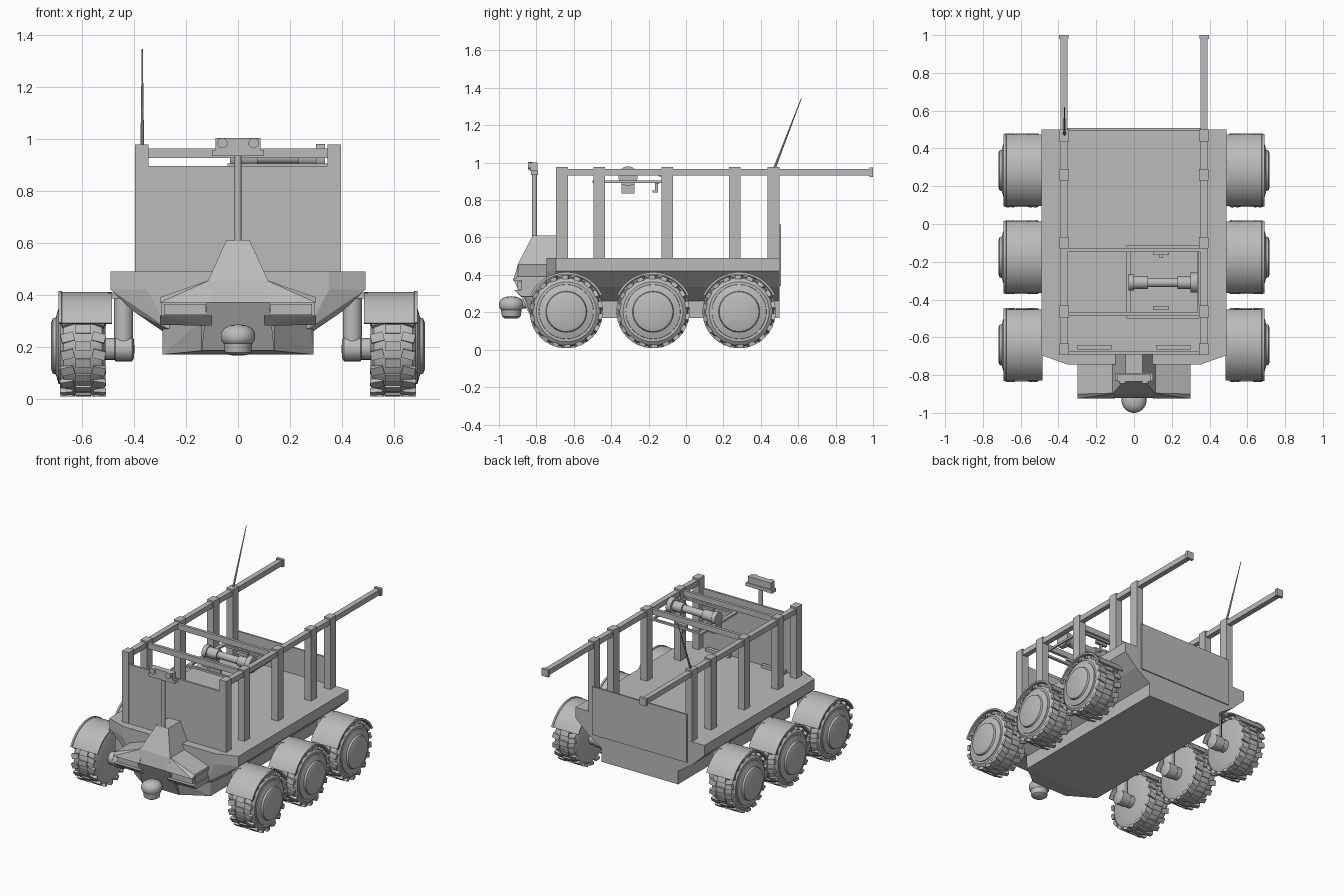
import bpy, bmesh, math
from mathutils import Matrix, Vector

if "Cube" in bpy.data.objects:
    bpy.data.objects.remove(bpy.data.objects["Cube"])

gray = bpy.data.materials.new("plain gray")
gray.diffuse_color = (0.5, 0.5, 0.5, 1)
gray.use_nodes = True
gray.node_tree.nodes["Principled BSDF"].inputs["Base Color"].default_value = gray.diffuse_color


def finish(name, bm, mirror=False, smooth=False):
    bmesh.ops.recalc_face_normals(bm, faces=bm.faces)
    me = bpy.data.meshes.new(name)
    bm.to_mesh(me)
    bm.free()
    me.materials.append(gray)
    if smooth:
        for p in me.polygons:
            p.use_smooth = True
        me.set_sharp_from_angle(angle=math.radians(32))
    ob = bpy.data.objects.new(name, me)
    bpy.context.collection.objects.link(ob)
    if mirror:
        m = ob.modifiers.new("mirror", 'MIRROR')
        m.use_mirror_merge = False
    return ob


def boxes(name, items, mirror=False):
    """each item: x0, x1, y0, y1, z0, z1"""
    bm = bmesh.new()
    for x0, x1, y0, y1, z0, z1 in items:
        mat = Matrix.Translation(((x0 + x1) / 2, (y0 + y1) / 2, (z0 + z1) / 2)) \
            @ Matrix.Diagonal((x1 - x0, y1 - y0, z1 - z0, 1))
        bmesh.ops.create_cube(bm, size=1, matrix=mat)
    return finish(name, bm, mirror)


def hull(name, half, sym=True, mirror=False):
    """convex solid from points; sym also adds the points at -x"""
    bm = bmesh.new()
    for x, y, z in half:
        bm.verts.new((x, y, z))
        if sym:
            bm.verts.new((-x, y, z))
    r = bmesh.ops.convex_hull(bm, input=bm.verts)
    junk = [v for v in r["geom_interior"] + r["geom_unused"] if isinstance(v, bmesh.types.BMVert)]
    bmesh.ops.delete(bm, geom=list(set(junk)), context='VERTS')
    bmesh.ops.dissolve_limit(bm, angle_limit=0.02, verts=bm.verts, edges=bm.edges)
    return finish(name, bm, mirror)


def lathe(name, prof, c, a0=0, a1=360, n=40, closed=False, mirror=False, rot=None):
    """profile (along x, radius) turned about an x axis line through c"""
    bm = bmesh.new()
    full = a1 - a0 >= 360
    rings = []
    for i in range(n if full else n + 1):
        a = math.radians(a0 + (a1 - a0) * i / n)
        rings.append([bm.verts.new((x, r * math.cos(a), r * math.sin(a))) for x, r in prof])
    k = len(prof)
    for i in range(n):
        A, B = rings[i], rings[(i + 1) % len(rings)]
        for j in range(k if closed else k - 1):
            j2 = (j + 1) % k
            bm.faces.new((A[j], A[j2], B[j2], B[j]))
    if not full:
        bm.faces.new(rings[0])
        bm.faces.new(rings[-1])
    bmesh.ops.remove_doubles(bm, verts=bm.verts, dist=1e-5)
    bmesh.ops.transform(bm, matrix=Matrix.Translation(c) @ (rot or Matrix()), verts=bm.verts)
    return finish(name, bm, mirror, True)


def rod(name, p, q, r0, r1=None, n=20, mirror=False):
    p, q = Vector(p), Vector(q)
    d = q - p
    L, r1 = d.length, r0 if r1 is None else r1
    rot = Vector((1, 0, 0)).rotation_difference(d).to_matrix().to_4x4()
    return lathe(name, [(0, 0), (0, r0), (L, r1), (L, 0)], p, n=n, mirror=mirror, rot=rot)


# hull body: deck slab with sloped sides, narrow belly below
hull("deck", [(x, y, z) for y in (.5, -.695) for x, z in ((.49, .49), (.49, .42), (.4, .335), (.29, .26))]
     + [(.35, -.745, .49), (.35, -.745, .42), (.27, -.745, .27)])
hull("belly", [(.29, .5, .3), (.29, .5, .17), (.29, -.71, .3), (.29, -.71, .17)])
# lower prow
hull("prow", [(.29, -.71, .17), (.29, -.71, .27), (.14, -.83, .185), (.14, -.87, .3), (.27, -.745, .35),
              (.14, -.87, .33)])
hull("chin", [(.12, -.92, .37), (.12, -.74, .37), (.14, -.835, .185), (.14, -.74, .185)])

# nose tower and wings with headlight slots
hull("nose_tower", [(.045, -.82, .61), (.045, -.69, .61), (.115, -.9, .455), (.12, -.92, .37),
                    (.115, -.69, .455), (.12, -.69, .37)])
hull("nose_wing", [(.1, -.895, .46), (.1, -.74, .46), (.3, -.9, .39), (.3, -.74, .39),
                   (.3, -.925, .37), (.3, -.74, .37), (.1, -.925, .37), (.1, -.74, .37)], False, True)
boxes("headlight_back", [(.1, .295, -.88, -.74, .31, .372)], True)
boxes("headlight", [(.125, .285, -.9, -.87, .322, .364)], True)
hull("nose_lip", [(.1, -.92, .32), (.3, -.92, .32), (.1, -.74, .32), (.3, -.74, .32),
                  (.1, -.88, .28), (.3, -.88, .285), (.1, -.74, .28), (.3, -.74, .285)], False, True)

# front sensor dome: upper and lower caps around a narrow band
up = Matrix.Rotation(-math.pi / 2, 4, 'Y')
lathe("sensor_dome", [(-.062, 0), (-.06, .035), (-.05, .05), (-.015, .055), (-.008, .062), (.005, .066),
                      (.025, .065), (.042, .055), (.054, .033), (.058, 0)], (0, -.934, .228), n=32, rot=up)
rod("sensor_arm", (0, -.92, .24), (0, -.82, .25), .025)

# mast with camera head
rod("mast", (0, -.81, .6), (0, -.81, .95), .013)
boxes("camera_head", [(-.087, .087, -.835, -.795, .955, 1.002), (-.1, .1, -.83, -.79, .934, .957)])
for s in (-1, 1):
    rod("camera_lens", (s * .06, -.845, .983), (s * .06, -.82, .983), .02)

# cargo posts, side rails and end caps
posts = [-.663, -.463, -.1, .26, .468]
boxes("post", [(.345, .395, y - .031, y + .031, .48, .977) for y in posts], True)
boxes("side_rail", [(.353, .389, -.68, .985, .93, .966)], True)
boxes("rail_cap", [(.346, .396, .98, 1.0, .923, .973)], True)

# front wall, tailgate, deck blocks
boxes("front_wall", [(-.36, .36, -.69, -.675, .48, .895)])
boxes("tailgate", [(-.36, .36, .495, .507, .34, .67)])
boxes("deck_block", [(.12, .3, -.665, -.64, .485, .51)], True)

# overhead gantry: cross rails, carriage frame, drum and hooks
boxes("cross_rail", [(-.36, .36, y - .01, y + .01, .925, .963) for y in (-.138, -.475)])
X0, X1, Y0, Y1 = -.04, .345, -.5, -.115
boxes("carriage_frame", [(X0, X1, Y0, Y0 + .015, .89, .904), (X0, X1, Y1 - .015, Y1, .89, .904),
                         (X0, X0 + .025, Y0, Y1, .89, .904), (X1 - .012, X1, Y0, Y1, .89, .904)])
lathe("winch_drum", [(-.03, 0), (-.03, .042), (0, .042), (0, .034), (.075, .034), (.075, .024), (.23, .024),
                     (.23, .034), (.3, .034), (.3, .052), (.335, .052), (.335, 0)], (0, -.31, .928), n=28)
boxes("winch_motor", [(-.03, .03, -.345, -.275, .835, .9), (.3, .335, -.345, -.275, .88, .93)])
boxes("carriage_hook", [(.1, .185, -.165, -.145, .885, .905), (.1, .185, -.455, -.437, .885, .905),
                        (.135, .15, -.165, -.15, .84, .89), (.135, .15, -.18, -.15, .84, .85)])

# whip antenna
rod("antenna", (-.368, .475, .975), (-.368, .617, 1.345), .007, .002, 10)

# wheels, fenders and suspension
Z = .203
for i, y in enumerate((-.64, -.176, .284)):
    c = (0, y, Z)
    tag = ("front", "middle", "rear")[i]
    lathe(tag + "_tire", [(.51, 0), (.51, .15), (.522, .178), (.55, .187), (.64, .187), (.67, .18),
                          (.685, .16), (.685, .148), (.68, 0)], c, n=48, mirror=True)
    lathe(tag + "_hub", [(.67, .15), (.69, .145), (.7, .11), (.712, .106), (.718, .09), (.718, 0)],
          c, n=40, mirror=True)
    # tread lugs: two edge rows and a staggered centre row
    bm = bmesh.new()
    n = 18
    for k in range(n):
        for x, w, off, skew in ((.535, .05, 0, .25), (.595, .06, .5, 0), (.655, .05, 0, -.25)):
            m = Matrix.Translation(c) @ Matrix.Rotation((k + off) * 2 * math.pi / n, 4, 'X') \
                @ Matrix.Translation((x, 0, .185)) @ Matrix.Rotation(skew, 4, 'Z') \
                @ Matrix.Diagonal((w, .034, .02, 1))
            bmesh.ops.create_cube(bm, size=1, matrix=m)
    finish(tag + "_tread", bm, True)
    lathe(tag + "_fender", [(.485, .2), (.485, .208), (.676, .208), (.678, .212), (.69, .212), (.69, .2)],
          c, 25, 155, 28, True, True)
    rod(tag + "_strut", (.44, y, .19), (.44, y, .42), .037, mirror=True)
    lathe(tag + "_axle", [(.398, 0), (.4, .036), (.408, .048), (.47, .048), (.475, .042), (.52, .042)],
          (0, y, .192), n=24, mirror=True)
    boxes(tag + "_fender_bracket", [(.43, .5, y - .05, y + .05, .385, .408)], True)
